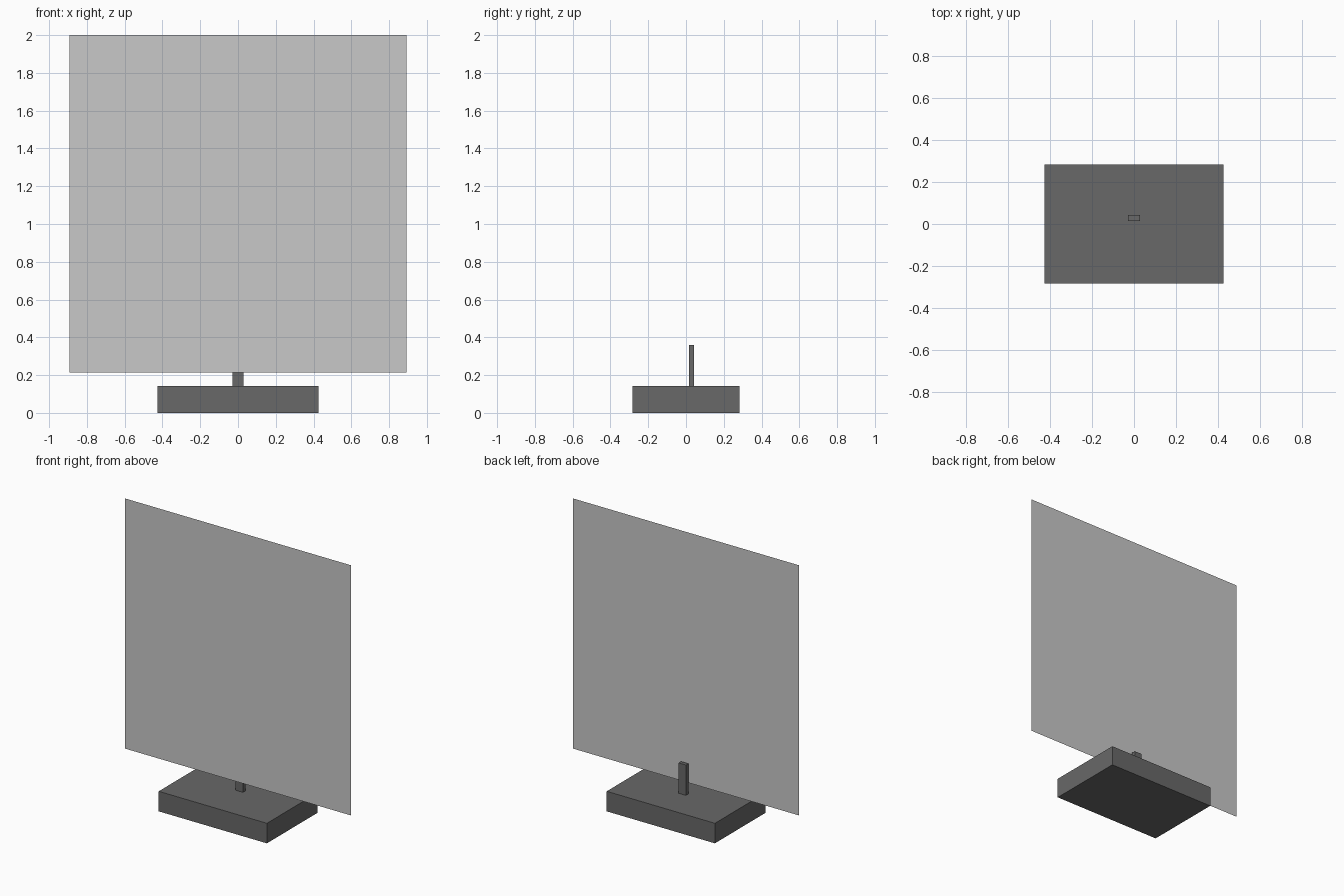
import bpy
import math

default_cube = bpy.data.objects.get("Cube")
if default_cube:
    bpy.data.objects.remove(default_cube, do_unlink=True)


def make_material(name, grey):
    mat = bpy.data.materials.new(name)
    mat.use_nodes = True
    colour = (grey, grey, grey, 1)
    mat.diffuse_color = colour
    mat.node_tree.nodes["Principled BSDF"].inputs["Base Color"].default_value = colour
    return mat


def finish(name, size, mat):
    obj = bpy.context.object
    obj.name = name
    obj.scale = size
    bpy.ops.object.transform_apply(location=False, rotation=False, scale=True)
    obj.data.materials.append(mat)
    return obj


def box(name, size, centre, mat):
    bpy.ops.mesh.primitive_cube_add(size=1, location=centre)
    return finish(name, size, mat)


dark_grey = make_material("dark grey", 0.14)
light_grey = make_material("light grey", 0.58)

# Heavy rectangular foot
box("base", (0.854, 0.568, 0.143), (0, 0, 0.0715), dark_grey)

# Short post behind the panel, standing on the foot
box("post", (0.057, 0.027, 0.217), (0, 0.0285, 0.2515), dark_grey)

# Single-sheet upright panel
bpy.ops.mesh.primitive_plane_add(size=1, location=(0, 0, 1.1075),
                                 rotation=(math.pi / 2, 0, 0))
finish("panel", (1.786, 1.785, 1), light_grey)
